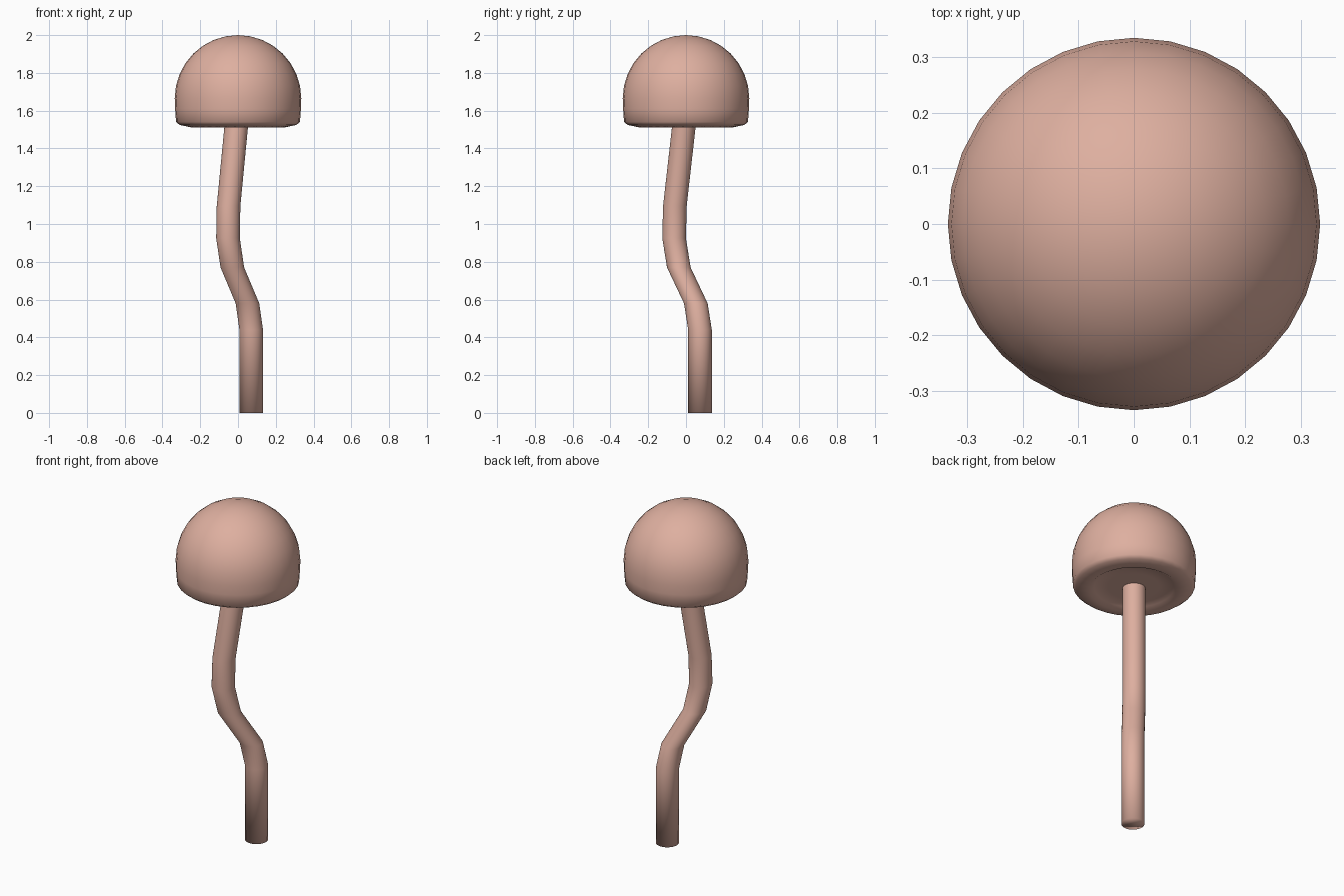
import bpy, bmesh, math

if "Cube" in bpy.data.objects:
    bpy.data.objects.remove(bpy.data.objects["Cube"])

mat = bpy.data.materials.new("mushroom_skin")
mat.diffuse_color = (0.73, 0.43, 0.35, 1)
mat.use_nodes = True
mat.node_tree.nodes["Principled BSDF"].inputs["Base Color"].default_value = mat.diffuse_color


def loft(name, rings, sides):
    """Closed smooth tube through level rings (x, y, z, radius); radius 0 is a pole."""
    bm = bmesh.new()
    loops = []
    for x, y, z, r in rings:
        n = sides if r > 0 else 1
        loops.append([bm.verts.new((x + r * math.cos(2 * math.pi * i / sides),
                                    y + r * math.sin(2 * math.pi * i / sides), z))
                      for i in range(n)])
    for a, b in zip(loops, loops[1:]):
        for i in range(sides):
            j = (i + 1) % sides
            corners = [a[i % len(a)], a[j % len(a)], b[j % len(b)], b[i % len(b)]]
            bm.faces.new(list(dict.fromkeys(corners)))
    for end in (loops[0], loops[-1]):
        if len(end) > 1:
            bm.faces.new(end)
    bmesh.ops.recalc_face_normals(bm, faces=bm.faces[:])
    for f in bm.faces:
        f.smooth = True
    mesh = bpy.data.meshes.new(name)
    bm.to_mesh(mesh)
    bm.free()
    mesh.materials.append(mat)
    ob = bpy.data.objects.new(name, mesh)
    bpy.context.collection.objects.link(ob)
    return ob


# Cap: hemisphere, short tapered skirt, rounded rim and shallow hollow underside
R, CZ = 0.335, 1.665
dome = [(R * math.cos(math.pi / 16 * k), CZ + R * math.sin(math.pi / 16 * k))
        for k in range(7, -1, -1)]
under = [(0.333, 1.61), (0.328, 1.54), (0.308, 1.524), (0.24, 1.51),
         (0.215, 1.525), (0.14, 1.53), (0.0, 1.52)]
profile = [(0.0, CZ + R)] + dome + under
loft("cap", [(0, 0, z, r) for r, z in profile], 32)

# Stem: S-shaped tube of constant level cross-section, ending inside the cap
path = [(0.07, 0.074, 0.0), (0.07, 0.074, 0.44), (0.05, 0.052, 0.58),
        (-0.03, -0.038, 0.77), (-0.053, -0.063, 0.925), (-0.05, -0.059, 1.095),
        (-0.01, -0.012, 1.51), (-0.004, -0.005, 1.57)]
loft("stem", [(x, y, z, 0.0625) for x, y, z in path], 32)
